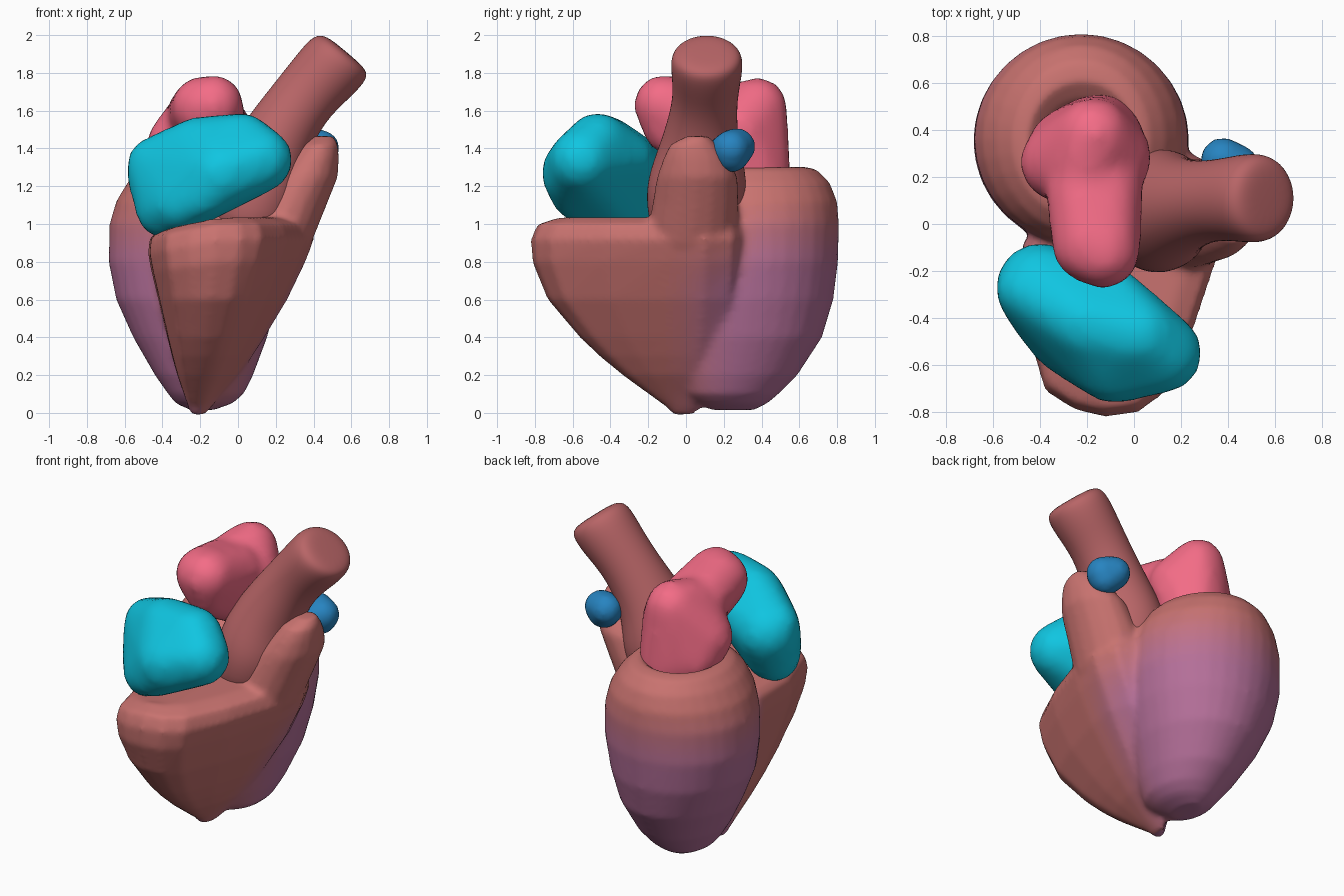
import bpy, bmesh
from math import sin, cos, pi, sqrt
from mathutils import Vector

if "Cube" in bpy.data.objects:
    bpy.data.objects.remove(bpy.data.objects["Cube"])

SALMON, MAUVE = (.58, .17, .16), (.46, .16, .32)


def smooth(a, b, v):
    t = max(0, min(1, (v - a) / (b - a)))
    return t * t * (3 - 2 * t)


def material(name, col):
    m = bpy.data.materials.new(name)
    m.diffuse_color = (*col, 1)
    m.use_nodes = True
    m.node_tree.nodes["Principled BSDF"].inputs["Base Color"].default_value = m.diffuse_color
    return m


# blended muscle tones for the ventricles
STEPS = 16
TONES = [material("muscle_%d" % i, [a + (b - a) * i / (STEPS - 1) for a, b in zip(SALMON, MAUVE)])
         for i in range(STEPS)]


def loft(bm, rings):
    """Closed skin through rings of equal point count."""
    rows = [[bm.verts.new(p) for p in r] for r in rings]
    n = len(rows[0])
    faces = [bm.faces.new((a[i], a[(i + 1) % n], b[(i + 1) % n], b[i]))
             for a, b in zip(rows, rows[1:]) for i in range(n)]
    faces += [bm.faces.new(rows[0][::-1]), bm.faces.new(rows[-1])]
    bmesh.ops.recalc_face_normals(bm, faces=faces)


def ellipses(specs, n=32):
    """Level rings from (z, cx, cy, rx, ry)."""
    return [[(cx + rx * cos(2 * pi * i / n), cy + ry * sin(2 * pi * i / n), z) for i in range(n)]
            for z, cx, cy, rx, ry in specs]


def hull(bm, balls, n=60):
    """Convex wrap around balls (x, y, z, r), each sampled by a spiral of points."""
    tmp = bmesh.new()
    for x, y, z, r in balls:
        for i in range(n):
            h = 1 - (2 * i + 1) / n
            w, a = sqrt(1 - h * h), i * 2.39996
            tmp.verts.new((x + r * w * cos(a), y + r * w * sin(a), z + r * h))
    bmesh.ops.convex_hull(tmp, input=tmp.verts[:])
    loose = [v for v in tmp.verts if not v.link_faces]
    bmesh.ops.delete(tmp, geom=loose, context='VERTS')
    bmesh.ops.recalc_face_normals(tmp, faces=tmp.faces[:])
    me = bpy.data.meshes.new("wrap")
    tmp.to_mesh(me)
    tmp.free()
    bm.from_mesh(me)
    bpy.data.meshes.remove(me)


def finish(name, bm, mats, tone=None, subsurf=0, voxel=0, relax=0):
    """Make the object, bake its modifiers, colour the faces."""
    src_me = bpy.data.meshes.new(name + "_raw")
    bm.to_mesh(src_me)
    bm.free()
    ob = bpy.data.objects.new(name, src_me)
    bpy.context.collection.objects.link(ob)
    if subsurf:
        ob.modifiers.new("subdivide", 'SUBSURF').levels = subsurf
    if voxel:
        r = ob.modifiers.new("fuse", 'REMESH')
        r.mode, r.voxel_size = 'VOXEL', voxel
    if relax:
        s = ob.modifiers.new("relax", 'SMOOTH')
        s.factor, s.iterations = .5, relax
    me = bpy.data.meshes.new_from_object(ob.evaluated_get(bpy.context.evaluated_depsgraph_get()))
    ob.modifiers.clear()
    ob.data = me
    me.materials.clear()
    for m in mats:
        me.materials.append(m)
    for p in me.polygons:
        p.use_smooth = True
        p.material_index = round(tone(p.center) * (STEPS - 1)) if tone else 0
    return ob


# left ventricle: thick-walled cup with a rolled rim
bm = bmesh.new()
loft(bm, ellipses([
    (.015, -.19, .25, .06, .11), (.05, -.18, .24, .15, .19), (.1, -.17, .24, .20, .25),
    (.2, -.18, .27, .26, .32), (.4, -.20, .32, .355, .40), (.6, -.22, .34, .425, .44),
    (.8, -.225, .355, .46, .45), (1.0, -.225, .36, .455, .45), (1.12, -.225, .36, .42, .44),
    (1.22, -.225, .36, .36, .40), (1.29, -.225, .36, .29, .33), (1.305, -.22, .36, .23, .25),
    (1.25, -.21, .34, .19, .19), (1.1, -.2, .33, .12, .12)]))

# right ventricle: outline shrinking to the apex, with its outflow cone, fused to the left one
outline = [(-.38, -.72), (-.25, -.80), (-.12, -.83), (.02, -.81), (.13, -.73), (.26, -.45), (.37, -.12),
           (.41, .10), (.35, .25), (.2, .33), (0, .15), (-.3, .02), (-.48, -.08), (-.47, -.42)]
ax, ay = -.23, -.02
levels = [(-.01, .08, .06), (.03, .14, .1), (.1, .23, .22), (.2, .37, .39), (.3, .48, .54), (.4, .58, .67),
          (.6, .77, .88), (.8, .92, .98), (.92, .99, .99), (1.0, .95, .95), (1.035, .80, .82)]


def rv_point(x, y, z, sx, sy):
    py = ay + (y - ay) * (sy if y < 0 else sqrt(sy))
    return (ax + (x - ax) * sx, py, z - .2 * smooth(.6, .95, z) * max(0, -.1 - x))


loft(bm, [[rv_point(x, y, z, sx, sy) for x, y in outline] for z, sx, sy in levels])
loft(bm, ellipses([
    (.7, .10, .02, .18, .22), (.9, .19, .03, .2, .24), (1.1, .27, .05, .2, .23), (1.25, .35, .06, .18, .215),
    (1.35, .40, .05, .135, .17), (1.42, .43, .04, .10, .125), (1.465, .45, .06, .06, .06)], 16))


def muscle(c):
    left = 1 - smooth(.7, 1.15, c.z)
    right_side = smooth(-.15, .3, c.y) * (1 - smooth(.6, .95, c.z))
    k = smooth(.2, .4, c.y) if c.x > -.2 else smooth(-.15, 0, c.y)
    return k * left + (1 - k) * right_side


finish("ventricles", bm, TONES, muscle, voxel=.02, relax=5)

# aorta: leaning tube with a swollen root and a rounded end
path = [(.05, .04, .92, .20), (.09, .05, 1.08, .23), (.12, .06, 1.24, .245), (.18, .07, 1.42, .20),
        (.32, .10, 1.64, .17), (.45, .11, 1.78, .185), (.53, .11, 1.87, .19), (.57, .11, 1.905, .16),
        (.575, .11, 1.91, .07)]
lean = [.1, .15, .25, .5, .62, .68, .70, .70, .70]
wide = [1.1, 1.15, 1.12, 1.05, 1, 1.02, 1.04, 1.04, 1]
bm = bmesh.new()
loft(bm, [[Vector((x, y, z)) + r * (cos(2 * pi * i / 16) * Vector((cos(a), 0, -sin(a)))
                                    + sin(2 * pi * i / 16) * Vector((0, w, 0))) for i in range(16)]
          for (x, y, z, r), a, w in zip(path, lean, wide)])
finish("aorta", bm, [material("aorta_red", (.48, .13, .135))], subsurf=2)

# right atrium: one broad pouch over the front
bm = bmesh.new()
hull(bm, [(-.40, -.27, 1.27, .195), (-.38, -.35, 1.08, .165), (.12, -.55, 1.34, .175),
          (-.08, -.58, 1.27, .19), (.02, -.47, 1.43, .165), (-.2, -.42, 1.41, .165),
          (-.1, -.3, 1.35, .13), (-.3, -.5, 1.10, .14), (-.17, -.6, 1.15, .12), (-.45, -.28, 1.32, .14)])
finish("right_atrium", bm, [material("cyan", (.005, .56, .75))], voxel=.03, relax=10)

# left atrium: two joined lobes
bm = bmesh.new()
hull(bm, [(-.17, .38, 1.62, .16), (-.21, .25, 1.60, .15), (-.32, .26, 1.42, .17), (-.09, .28, 1.50, .17),
          (-.15, .37, 1.25, .19), (-.3, .34, 1.3, .15)])
hull(bm, [(-.19, -.09, 1.62, .165), (-.13, -.12, 1.635, .16), (-.22, .15, 1.58, .16), (-.12, .15, 1.57, .16),
          (-.12, .1, 1.4, .14), (-.14, -.1, 1.5, .13), (-.2, .3, 1.5, .14)])
finish("left_atrium", bm, [material("pink", (.90, .15, .24))], voxel=.03, relax=10)

# small vessel stub on the outflow cone
bm = bmesh.new()
hull(bm, [(.38, .27, 1.41, .1), (.44, .24, 1.40, .1), (.42, .24, 1.37, .1), (.41, .21, 1.39, .09)])
finish("pulmonary_stub", bm, [material("blue", (.02, .23, .53))], voxel=.02, relax=4)
